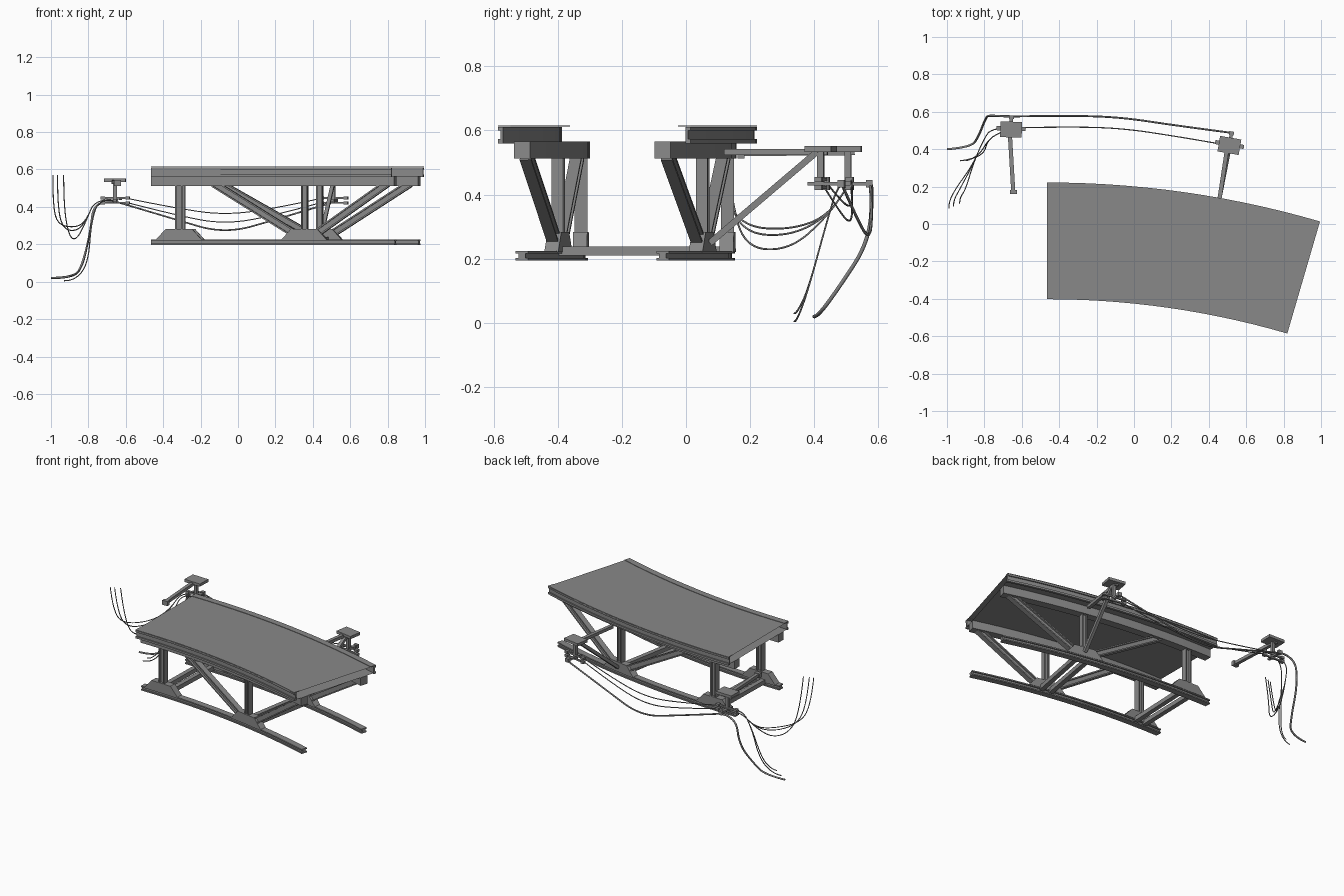
import bpy, bmesh, math
from mathutils import Vector, Matrix

cube = bpy.data.objects.get("Cube")
if cube:
    bpy.data.objects.remove(cube, do_unlink=True)


def material(name, value):
    m = bpy.data.materials.new(name)
    m.use_nodes = True
    col = (value, value, value, 1)
    m.diffuse_color = col
    m.node_tree.nodes["Principled BSDF"].inputs["Base Color"].default_value = col
    return m


STEEL = material("steel grey", 0.25)
CX, CY = -0.465, -4.99           # centre of the curved span
END = math.radians(16.26)        # angle swept by the span
FRONT, BACK = 4.665, 5.122       # truss radii


def arc(r, a, z):
    return Vector((CX + r * math.sin(a), CY + r * math.cos(a), z))


def finish(name, bm):
    bmesh.ops.recalc_face_normals(bm, faces=bm.faces)
    me = bpy.data.meshes.new(name)
    bm.to_mesh(me)
    bm.free()
    me.materials.append(STEEL)
    ob = bpy.data.objects.new(name, me)
    bpy.context.collection.objects.link(ob)
    return ob


def arc_sweep(name, rects, steps=14):
    """Sweep rectangles (r0, r1, z0, z1) along the curved span."""
    bm = bmesh.new()
    for r0, r1, z0, z1 in rects:
        flat = z0 == z1
        corners = [(r0, z0), (r1, z0)] if flat else [(r0, z0), (r1, z0), (r1, z1), (r0, z1)]
        rings = [[bm.verts.new(arc(r, END * i / steps, z)) for r, z in corners]
                 for i in range(steps + 1)]
        n = len(corners)
        for a, b in zip(rings, rings[1:]):
            for k in range(1 if flat else n):
                j = (k + 1) % n
                bm.faces.new((a[k], a[j], b[j], b[k]))
        if not flat:
            bm.faces.new(rings[0])
            bm.faces.new(rings[-1])
    return finish(name, bm)


def add_bar(bm, p, q, w, h, side, off=0.0):
    """Box from p to q: w across the side direction, h along the other."""
    p, q = Vector(p), Vector(q)
    d = (q - p).normalized()
    s = (side - d * side.dot(d)).normalized()
    t = s.cross(d)
    mat = Matrix((s * w, t * h, d * (q - p).length)).transposed().to_4x4()
    mat.translation = (p + q) / 2 + t * off
    bmesh.ops.create_cube(bm, size=1, matrix=mat)


def bar(name, p, q, w, h, side=(1, 0, 0)):
    bm = bmesh.new()
    add_bar(bm, p, q, w, h, Vector(side))
    return finish(name, bm)


def h_beam(name, p, q, w, h, side):
    """Rolled section: two flanges joined by a thin web."""
    bm = bmesh.new()
    for off in (-1, 1):
        add_bar(bm, p, q, w, 0.008, side, off * (h / 2 - 0.004))
    add_bar(bm, p, q, 0.012, h - 0.016, side)
    return finish(name, bm)


def gusset(name, r, a, half):
    """Trapezoid plate block standing on the lower rail."""
    c = arc(r, a, 0)
    out = Vector((math.sin(a), math.cos(a), 0))
    along = Vector((math.cos(a), -math.sin(a), 0))
    bm = bmesh.new()
    pts = [(-half, 0.222), (half, 0.222), (half - 0.055, 0.283), (-half + 0.055, 0.283)]
    f = bm.faces.new([bm.verts.new(c + along * x - out * 0.022 + Vector((0, 0, z))) for x, z in pts])
    ext = bmesh.ops.extrude_face_region(bm, geom=[f])
    bmesh.ops.translate(bm, vec=out * 0.044,
                        verts=[v for v in ext["geom"] if isinstance(v, bmesh.types.BMVert)])
    finish(name, bm)


def cable(name, pts, radius):
    cu = bpy.data.curves.new(name, "CURVE")
    cu.dimensions = "3D"
    cu.bevel_depth = radius
    cu.bevel_resolution = 1
    cu.use_fill_caps = True
    sp = cu.splines.new("NURBS")
    sp.points.add(len(pts) - 1)
    for pt, co in zip(sp.points, pts):
        pt.co = (*co, 1)
    sp.use_endpoint_u = True
    sp.order_u = 3
    sp.resolution_u = 8
    tmp = bpy.data.objects.new(name + " path", cu)
    bpy.context.collection.objects.link(tmp)
    me = bpy.data.meshes.new_from_object(tmp.evaluated_get(bpy.context.evaluated_depsgraph_get()))
    bpy.data.objects.remove(tmp, do_unlink=True)
    me.materials.clear()
    me.materials.append(STEEL)
    me.shade_smooth()
    bpy.context.collection.objects.link(bpy.data.objects.new(name, me))


# Deck sheets
arc_sweep("deck_top", [(4.59, 5.21, 0.613, 0.613)])
arc_sweep("deck_underside", [(4.60, 5.20, 0.566, 0.566)])

# Edge channels, top beams and lower rails
for tag, edge, s, mid in (("front", 4.588, 1, FRONT), ("back", 5.212, -1, BACK)):
    def strip(d0, d1, z0, z1):
        return (*sorted((edge + s * d0, edge + s * d1)), z0, z1)
    arc_sweep(tag + "_edge_channel", [
        strip(0, 0.016, 0.56, 0.573), strip(0.008, 0.016, 0.573, 0.6),
        strip(0, 0.016, 0.6, 0.611), strip(0, 0.04, 0.612, 0.616)])
    arc_sweep(tag + "_top_beam", [(mid - 0.026, mid + 0.026, 0.512, 0.565)])
    arc_sweep(tag + "_lower_rail", [
        (mid - 0.02, mid + 0.02, 0.195, 0.203), (mid - 0.011, mid + 0.011, 0.203, 0.217),
        (mid - 0.02, mid + 0.02, 0.217, 0.225)])

# Truss posts, braces and gussets on both sides
A_POST, A_MID, A_LEFT, A_RIGHT = 0.032, 0.177, 0.072, 0.274
for tag, r in (("front", FRONT), ("back", BACK)):
    out = Vector((math.sin(A_MID), math.cos(A_MID), 0))
    h_beam(tag + "_end_post", arc(r, A_POST, 0.225), arc(r, A_POST, 0.515), 0.04, 0.04, Vector((0, 1, 0)))
    h_beam(tag + "_middle_post", arc(r, A_MID, 0.225), arc(r, A_MID, 0.515), 0.036, 0.036, out)
    h_beam(tag + "_inner_brace", arc(r, A_MID - 0.008, 0.245), arc(r, A_LEFT, 0.525), 0.036, 0.04, out)
    h_beam(tag + "_outer_brace", arc(r, A_MID + 0.01, 0.245), arc(r, A_RIGHT, 0.525), 0.036, 0.04, out)
    gusset(tag + "_end_gusset", r, A_POST, 0.125)
    gusset(tag + "_middle_gusset", r, A_MID, 0.125)

# Cross ties between the lower rails
for name, a in (("end_tie", A_POST), ("middle_tie", A_MID)):
    for i, d in enumerate((-0.007, 0.007)):
        bar(f"{name}_{i + 1}", arc(FRONT, a + d, 0.224), arc(BACK, a + d, 0.224), 0.03, 0.028)


# Cable brackets: arm, plate, hanger, clamps
def bracket(tag, x, y, angle, arm_start):
    c = Vector((x, y, 0))
    u = Vector((math.cos(angle), math.sin(angle), 0))
    v = Vector((-math.sin(angle), math.cos(angle), 0))

    def at(du, dv, z):
        return c + u * du + v * dv + Vector((0, 0, z))
    bar(tag + "_arm", arm_start, at(-0.01, 0.02, 0.533), 0.022, 0.02, u)
    bar(tag + "_plate", at(0, -0.042, 0.542), at(0, 0.042, 0.542), 0.115, 0.018, u)
    bar(tag + "_hanger", at(0, 0, 0.42), at(0, 0, 0.535), 0.02, 0.02, u)
    bar(tag + "_crossbar", at(0, -0.04, 0.434), at(0, 0.07, 0.434), 0.018, 0.012, u)
    bar(tag + "_end_block", at(0, 0.056, 0.434), at(0, 0.076, 0.434), 0.026, 0.024, u)
    for z in (0.422, 0.447):
        bar(tag + "_rod", at(-0.075, 0.005, z), at(0.075, 0.005, z), 0.01, 0.01, v)
        for d in (-1, 1):
            bar(tag + "_clamp", at(d * 0.055, 0.005, z), at(d * 0.078, 0.005, z), 0.022, 0.016, v)


bracket("left_bracket", -0.657, 0.505, -0.03, (-0.645, 0.165, 0.53))
bar("left_bracket_foot", (-0.645, 0.16, 0.528), (-0.645, 0.182, 0.528), 0.038, 0.03)
bracket("right_bracket", 0.51, 0.42, -0.17, (0.455, 0.12, 0.533))
bar("right_bracket_strut", (0.445, 0.075, 0.25), (0.51, 0.41, 0.535), 0.02, 0.02)

# Cables strung between the brackets; middle control points set the sag
for i, (ends, y0, y1, sag, rad) in enumerate(((0.447, 0.515, 0.43, 0.325, 0.003),
                                             (0.425, 0.515, 0.43, 0.275, 0.003),
                                             (0.43, 0.575, 0.487, 0.225, 0.005))):
    x0, x1 = (-0.6, 0.45) if i < 2 else (-0.66, 0.525)
    mid_y = (y0 + y1) / 2 + 0.04
    cable(f"span_cable_{i + 1}", [(x0, y0, ends), (-0.35, y0 + 0.005, (ends + sag) / 2 + 0.01),
                                  (-0.07, mid_y, sag + 0.03),
                                  (0.22, y1 + 0.04, (ends + sag) / 2 + 0.01), (x1, y1, ends)], rad)

# Loose cables rising at the end
for i, (x, y, low) in enumerate(((-0.99, 0.085, 0.29), (-0.965, 0.095, 0.27), (-0.932, 0.11, 0.225))):
    cable(f"rising_cable_{i + 1}", [(-0.62, 0.515, 0.44), (-0.76, 0.52, 0.45), (-0.81, 0.44, 0.33),
                                    (-0.86, 0.32, low), (x + 0.03, 0.18, low + 0.01),
                                    (x, y + 0.03, 0.4), (x, y, 0.57)], 0.003)

# Loose cables hanging to the ground
for i, (x, z) in enumerate(((-0.93, 0.005), (-0.9, 0.03))):
    cable(f"hanging_cable_{i + 1}", [(-0.66, 0.51, 0.43), (-0.74, 0.48, 0.45), (-0.785, 0.44, 0.32),
                                     (-0.8 - 0.02 * i, 0.38, 0.1), (-0.87, 0.345, z), (x, 0.338, z)], 0.003)
cable("heavy_hanging_cable", [(-0.655, 0.575, 0.43), (-0.77, 0.58, 0.44), (-0.79, 0.575, 0.26),
                              (-0.83, 0.47, 0.1), (-0.87, 0.41, 0.02), (-1.0, 0.4, 0.02)], 0.006)
